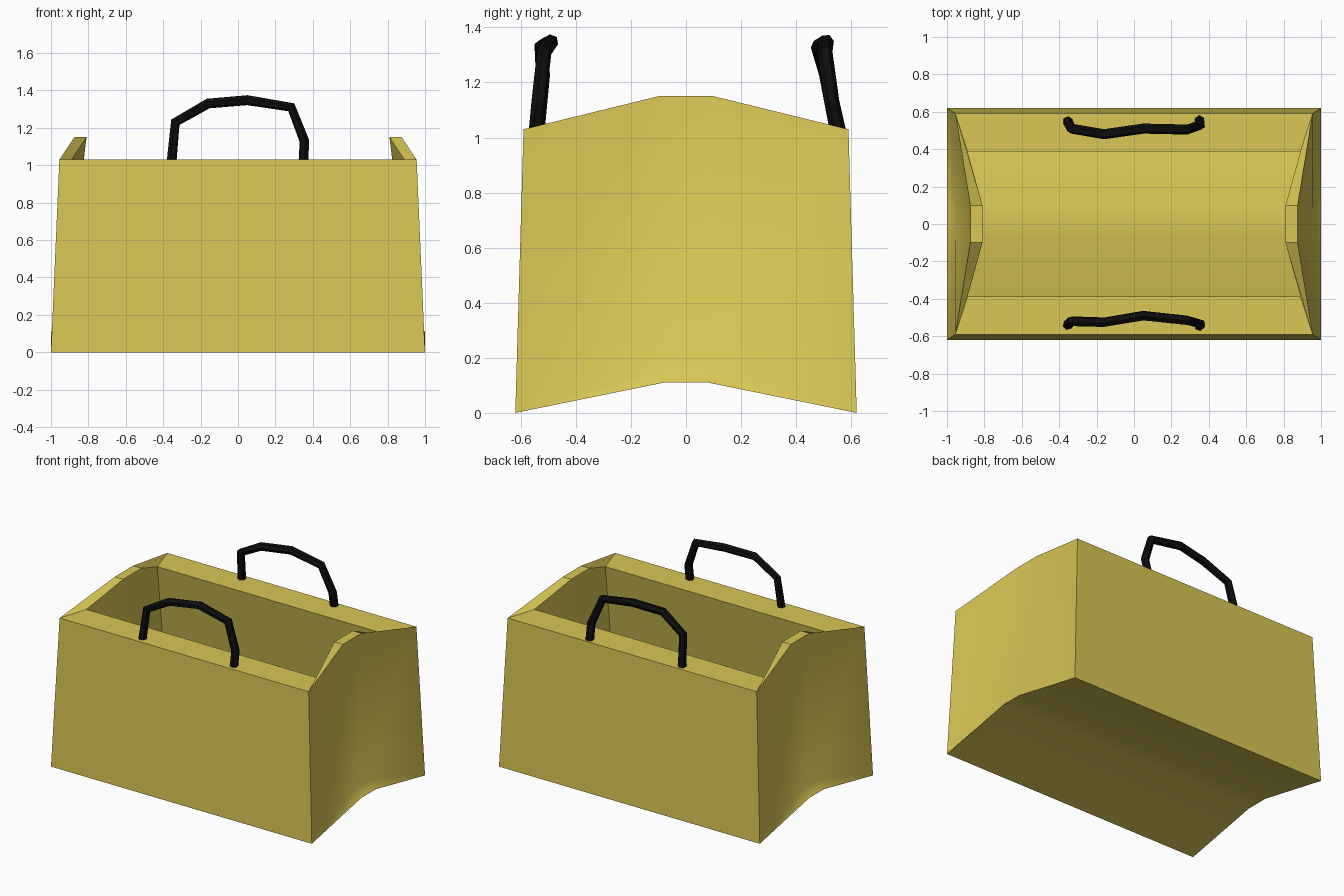
import bpy, bmesh, math

if "Cube" in bpy.data.objects:
    bpy.data.objects.remove(bpy.data.objects["Cube"])


def material(name, rgb):
    m = bpy.data.materials.new(name)
    m.diffuse_color = (*rgb, 1)
    m.use_nodes = True
    m.node_tree.nodes["Principled BSDF"].inputs["Base Color"].default_value = m.diffuse_color
    return m


yellow = material("mustard_fabric", (0.69, 0.57, 0.09))
black = material("black_strap", (0.004, 0.004, 0.004))


# One loop round the bag: four corners plus two mid points on each end
def ring(bm, corner, mid):
    (cx, cy, cz), (mx, my, mz) = corner, mid
    pts = [(-cx, -cy, cz), (cx, -cy, cz), (mx, -my, mz), (mx, my, mz),
           (cx, cy, cz), (-cx, cy, cz), (-mx, my, mz), (-mx, -my, mz)]
    return [bm.verts.new(p) for p in pts]


# Arched panel filling a loop
def panel(bm, r):
    for idx in ((0, 1, 2, 7), (7, 2, 3, 6), (6, 3, 4, 5)):
        bm.faces.new([r[i] for i in idx])


# Bag body: outer wall, folded rim, inner wall and arched floor
bm = bmesh.new()
rings = [ring(bm, c, m) for c, m in (
    ((1, 0.62, 0), (1, 0.08, 0.11)),              # bottom edge
    ((1, 0.62, 0), (0.955, 0.08, 0.165)),         # flare on the ends
    ((0.955, 0.59, 1.03), (0.875, 0.10, 1.15)),   # outer rim
    ((0.89, 0.388, 1.03), (0.81, 0.10, 1.15)),    # inner rim
    ((0.95, 0.58, 0.04), (0.93, 0.08, 0.16)))]    # floor edge
for a, b in zip(rings, rings[1:]):
    for i in range(8):
        j = (i + 1) % 8
        bm.faces.new((a[i], a[j], b[j], b[i]))
panel(bm, rings[0])
panel(bm, rings[-1])
bmesh.ops.remove_doubles(bm, verts=bm.verts[:], dist=1e-4)
bmesh.ops.recalc_face_normals(bm, faces=bm.faces[:])
mesh = bpy.data.meshes.new("bag_body")
bm.to_mesh(mesh)
bm.free()
mesh.materials.append(yellow)
bag = bpy.data.objects.new("bag_body", mesh)
bpy.context.collection.objects.link(bag)
bpy.context.view_layer.objects.active = bag
bag.select_set(True)
bpy.ops.object.shade_smooth_by_angle(angle=math.radians(40))
for p in mesh.polygons:                           # keep the rim flat
    if min(mesh.vertices[v].co.z for v in p.vertices) > 1.0:
        p.use_smooth = False
bag.select_set(False)


# Strap handles: one bent profile, each side with its own lean
def handle(name, ys):
    xz = [(-0.355, 1.02), (-0.335, 1.23), (-0.16, 1.33), (0.05, 1.348),
          (0.285, 1.31), (0.355, 1.13), (0.35, 1.02)]
    cu = bpy.data.curves.new(name, 'CURVE')
    cu.dimensions = '3D'
    cu.bevel_depth = 0.027
    cu.bevel_resolution = 1
    cu.use_fill_caps = True
    sp = cu.splines.new('POLY')
    sp.points.add(len(xz) - 1)
    sp.use_smooth = False
    for pt, (x, z), y in zip(sp.points, xz, ys):
        pt.co = (x, y, z, 1)
    cu.materials.append(black)
    ob = bpy.data.objects.new(name, cu)
    bpy.context.collection.objects.link(ob)
    bpy.context.view_layer.objects.active = ob
    ob.select_set(True)
    bpy.ops.object.convert(target='MESH')
    bpy.context.object.select_set(False)


handle("front_handle", (-0.54, -0.52, -0.525, -0.49, -0.515, -0.535, -0.545))
handle("back_handle", (0.55, 0.51, 0.48, 0.51, 0.505, 0.53, 0.555))
